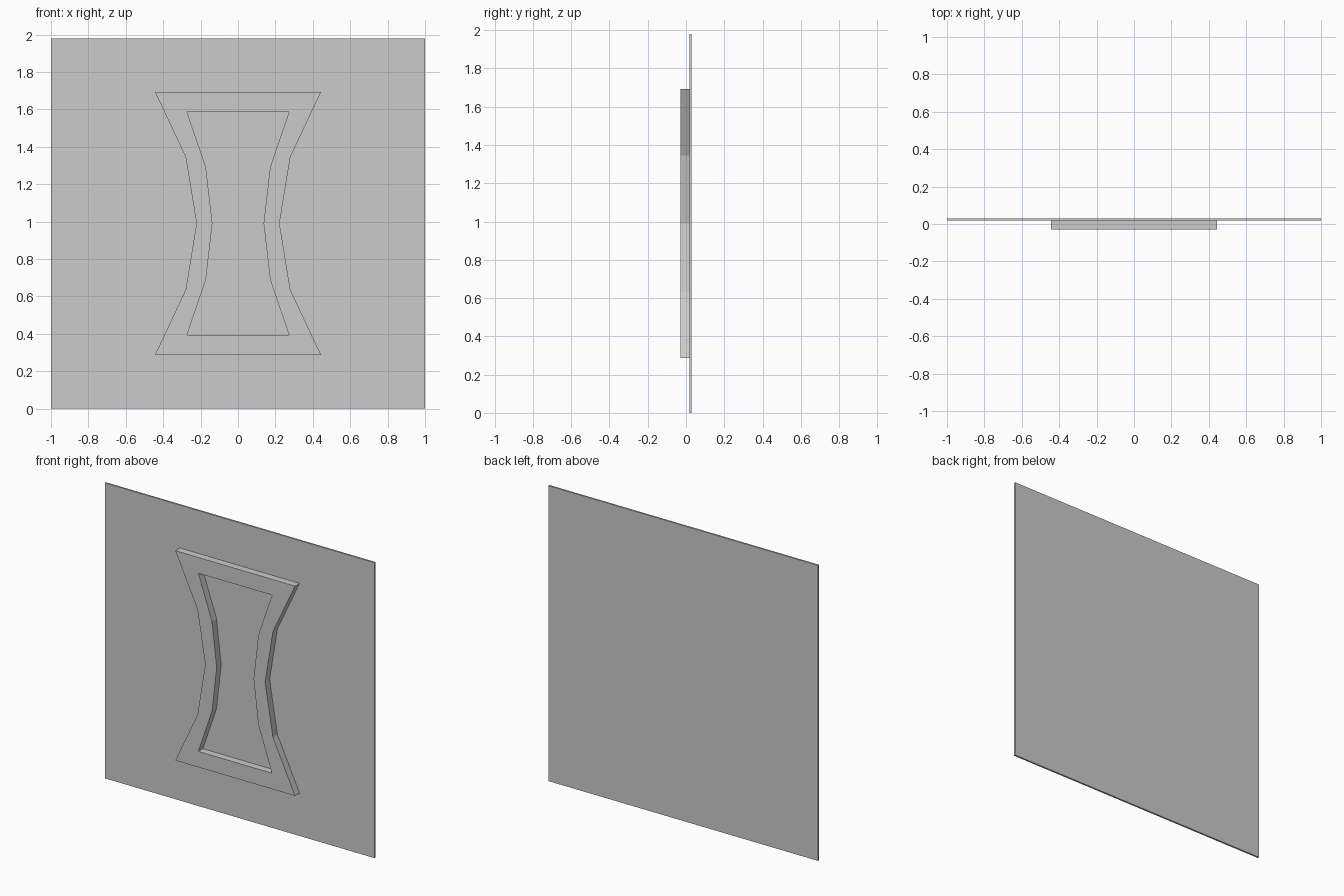
import bpy, bmesh

if "Cube" in bpy.data.objects:
    bpy.data.objects.remove(bpy.data.objects["Cube"])

FRONT, JOIN, BACK = -0.03, 0.018, 0.03
MID = 0.99


def loop(quarter):
    """Mirror an upper-right outline (top corner to waist) into a closed loop."""
    right = quarter + [(x, 2 * MID - z) for x, z in quarter[-2::-1]]
    return right + [(-x, z) for x, z in reversed(right)]


def make(name, bm):
    bmesh.ops.recalc_face_normals(bm, faces=bm.faces)
    mesh = bpy.data.meshes.new(name)
    bm.to_mesh(mesh)
    bm.free()
    obj = bpy.data.objects.new(name, mesh)
    bpy.context.collection.objects.link(obj)


# Flat square back panel
bm = bmesh.new()
bmesh.ops.create_cube(bm, size=1)
for v in bm.verts:
    v.co = (v.co.x * 2, (JOIN + BACK) / 2 + v.co.y * (BACK - JOIN), MID + v.co.z * 2 * MID)
make("back_panel", bm)

# Raised hourglass frame: inner and outer outlines bridged front to back
outer = loop([(0.444, 1.693), (0.28, 1.345), (0.222, MID)])
inner = loop([(0.273, 1.587), (0.172, 1.292), (0.137, MID)])
bm = bmesh.new()
rings = [[bm.verts.new((x, y, z)) for x, z in pts]
         for pts, y in ((outer, FRONT), (inner, FRONT), (inner, JOIN), (outer, JOIN))]
n = len(outer)
for r in range(4):
    a, b = rings[r], rings[(r + 1) % 4]
    for i in range(n):
        j = (i + 1) % n
        bm.faces.new((a[i], a[j], b[j], b[i]))
make("hourglass_frame", bm)
